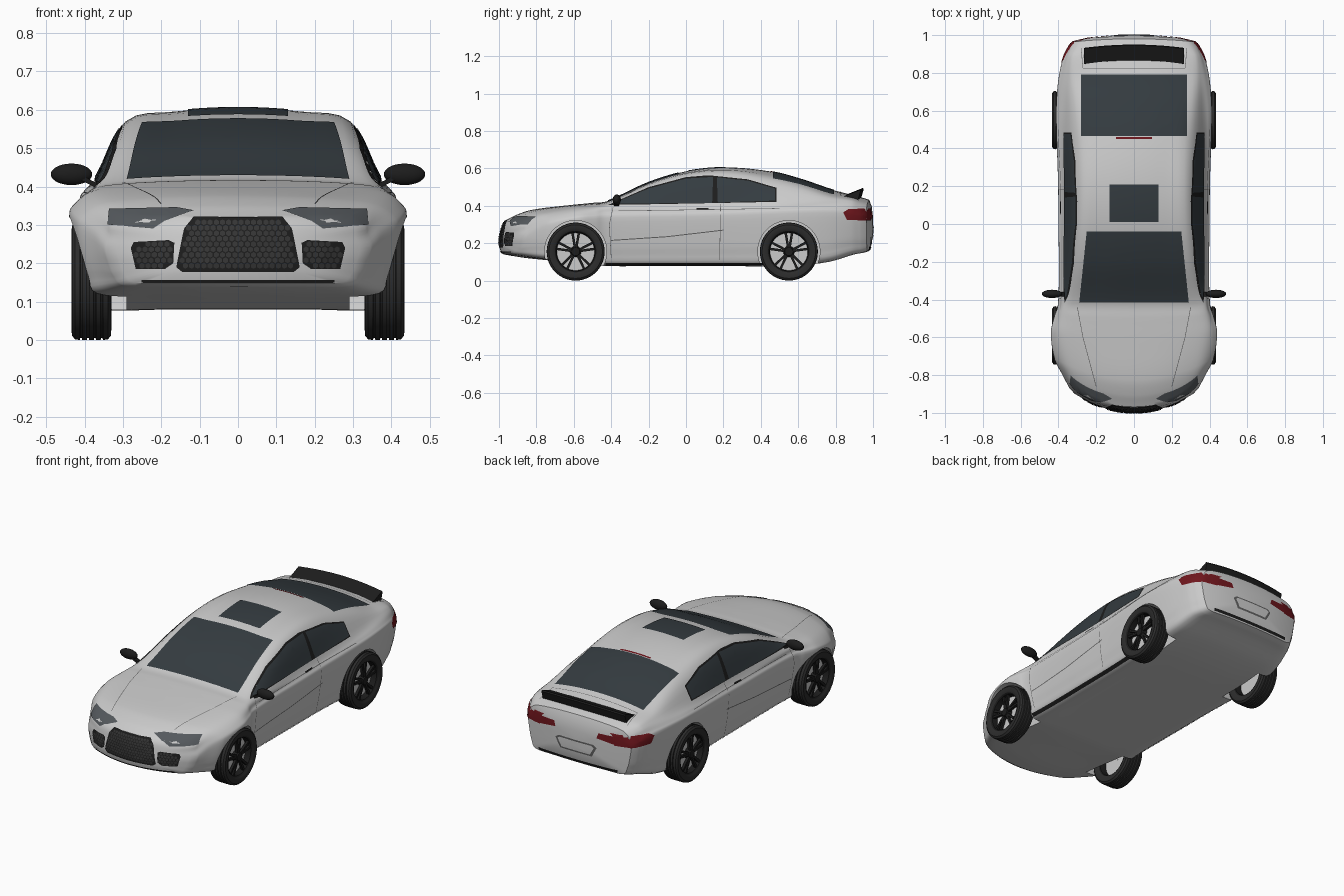
import bpy, bmesh, math
from mathutils import Vector, Matrix
from mathutils.bvhtree import BVHTree

if "Cube" in bpy.data.objects:
    bpy.data.objects.remove(bpy.data.objects["Cube"])


def material(name, col):
    m = bpy.data.materials.new(name)
    m.diffuse_color = (*col, 1)
    m.use_nodes = True
    m.node_tree.nodes["Principled BSDF"].inputs["Base Color"].default_value = m.diffuse_color
    return m


GLASS = material("dark_glass", (0.035, 0.045, 0.052))
BLACK = material("black_trim", (0.012, 0.012, 0.012))
MESH = material("grille_cells", (0.035, 0.035, 0.035))
RUBBER = material("rubber", (0.025, 0.025, 0.025))
RED = material("red_lens", (0.16, 0.008, 0.012))
LAMP = material("lamp_lens", (0.09, 0.10, 0.11))
SEAM = material("seam", (0.12, 0.12, 0.12))


def make(name, bm, mat=None, angle=35):
    me = bpy.data.meshes.new(name)
    bm.to_mesh(me)
    bm.free()
    ob = bpy.data.objects.new(name, me)
    bpy.context.collection.objects.link(ob)
    if mat:
        me.materials.append(mat)
    smooth(ob, angle)
    return ob


def smooth(ob, angle=35):
    bpy.ops.object.select_all(action='DESELECT')
    ob.select_set(True)
    bpy.context.view_layer.objects.active = ob
    bpy.ops.object.shade_smooth_by_angle(angle=math.radians(angle))


# body stations: y, underside z, width, belt z, belt x, roof edge z, roof edge x, top z
ST = [(-.975, .14, .345, .30, .325, .318, .26, .328), (-.93, .132, .375, .33, .335, .343, .265, .352),
      (-.85, .12, .42, .355, .36, .367, .28, .378), (-.65, .10, .44, .382, .385, .394, .30, .402),
      (-.5, .085, .42, .39, .385, .405, .32, .416), (-.42, .08, .402, .395, .378, .412, .325, .425),
      (-.2, .08, .398, .40, .375, .503, .31, .525), (0, .08, .40, .402, .372, .555, .298, .584),
      (.22, .08, .402, .407, .372, .568, .294, .605), (.46, .08, .41, .415, .375, .535, .298, .582),
      (.62, .085, .412, .42, .37, .50, .305, .54), (.78, .105, .40, .422, .36, .455, .31, .486),
      (.9, .14, .375, .415, .345, .436, .305, .455), (.955, .15, .35, .395, .325, .42, .28, .44)]


def hermite(a, b, ma, mb, t):
    return (a * (2*t**3 - 3*t*t + 1) + ma * (t**3 - 2*t*t + t)
            + b * (3*t*t - 2*t**3) + mb * (t**3 - t*t))


def station(i, t):
    s = lambda k, c: (ST[min(k+1, 13)][c] - ST[max(k-1, 0)][c]) / (ST[min(k+1, 13)][0] - ST[max(k-1, 0)][0])
    h = ST[i+1][0] - ST[i][0]
    return [hermite(ST[i][c], ST[i+1][c], s(i, c)*h, s(i+1, c)*h, t) for c in range(8)]


def section(st):
    y, zb, w, zs, ws, zr, wr, zt = st
    d = zs - .06 - zb
    P = [Vector(p) for p in [(0, zb), (w*.5, zb), (w-.055, zb+.002), (w-.026, zb+d*.25), (w-.012, zb+d*.55),
                             (w, zb+d), (w-.012, zs-.03), (ws, zs), (wr, zr), (wr*.55, zr+(zt-zr)*.75), (0, zt)]]
    P = [Vector((-P[1].x, P[1].y))] + P + [Vector((-P[-2].x, P[-2].y))]
    half = [hermite(P[k], P[k+1], (P[k+1]-P[k-1])/2, (P[k+2]-P[k])/2, j/4)
            for k in range(1, len(P)-2) for j in range(4)] + [P[-2]]
    return half + [Vector((-p.x, p.y)) for p in half[-2:0:-1]]


# body shell lofted through the stations, with rounded nose and tail rings
rings = [(-1, ST[0], .03), (-.999, ST[0], .35), (-.996, ST[0], .65), (-.988, ST[0], .92)]
for i in range(13):
    for j in range(5):
        s = station(i, j/5)
        rings.append((s[0], s, 1))
rings += [(.955, ST[-1], 1), (.98, ST[-1], .94), (.993, ST[-1], .7), (.999, ST[-1], .35), (1, ST[-1], .03)]
bm = bmesh.new()
loops = []
for y, st, f in rings:
    zc = (st[1] + st[7]) / 2
    nose = min(1, max(0, (-.45 - y) / .525))
    tail = min(1, max(0, (y - .6) / .35))
    loop = []
    for p in section(st):
        x, z = p.x*f, zc + (p.y - zc)*f
        yy = y + nose*(.9*x*x + .2*max(0, z-.22)) - tail*.15*x*x
        loop.append(bm.verts.new((x, yy, z)))
    loops.append(loop)
for a, b in zip(loops, loops[1:]):
    for k in range(len(a)):
        n = (k+1) % len(a)
        bm.faces.new((a[k], a[n], b[n], b[k]))
bm.faces.new(loops[0])
bm.faces.new(loops[-1])
bmesh.ops.recalc_face_normals(bm, faces=bm.faces[:])
tree = BVHTree.FromBMesh(bm)
body = make("body_shell", bm)

# wheel wells cut out of the body
AXLES = (-.59, .55)
for y in AXLES:
    for s in (-1, 1):
        bpy.ops.mesh.primitive_cylinder_add(vertices=64, radius=.166, depth=.3, location=(s*.44, y, .155),
                                            rotation=(0, math.pi/2, 0))
        cut = bpy.context.object
        cut.hide_render = True
        mod = body.modifiers.new("well", 'BOOLEAN')
        mod.operation, mod.solver, mod.object = 'DIFFERENCE', 'EXACT', cut
        bpy.context.view_layer.objects.active = body
        bpy.ops.object.modifier_apply(modifier="well")
        bpy.data.objects.remove(cut)
smooth(body)

# panels projected on the body surface
VIEW = {'front': (lambda u, v: (u, -2, v), (0, 1, 0)), 'rear': (lambda u, v: (u, 2, v), (0, -1, 0)),
        'side': (lambda u, v: (2, u, v), (-1, 0, 0)), 'top': (lambda u, v: (u, v, 2), (0, 0, -1))}


def panel(name, polys, view, mat, mirror=False, off=.003, step=.025):
    place, d = VIEW[view][0], Vector(VIEW[view][1])
    bm = bmesh.new()
    for poly in polys:
        bm.faces.new([bm.verts.new((u, v, 0)) for u, v in poly])
    bmesh.ops.triangulate(bm, faces=bm.faces[:])
    for ax in (0, 1):
        lo, hi = min(v.co[ax] for v in bm.verts), max(v.co[ax] for v in bm.verts)
        for k in range(math.ceil(lo/step), math.floor(hi/step)+1):
            co, no = Vector(), Vector()
            co[ax], no[ax] = k*step, 1
            bmesh.ops.bisect_plane(bm, geom=bm.verts[:]+bm.edges[:]+bm.faces[:], plane_co=co, plane_no=no)
    for v in bm.verts[:]:
        hit, n, _, _ = tree.ray_cast(Vector(place(v.co.x, v.co.y)), d)
        if hit is None:
            bm.verts.remove(v)
        else:
            v.co = hit + n*off*(-1 if n.dot(d) > 0 else 1)
    bm.normal_update()
    bmesh.ops.reverse_faces(bm, faces=[f for f in bm.faces if f.normal.dot(d) > 0])
    if mirror:
        geo = bmesh.ops.duplicate(bm, geom=bm.verts[:]+bm.edges[:]+bm.faces[:])['geom']
        for v in [g for g in geo if isinstance(g, bmesh.types.BMVert)]:
            v.co.x *= -1
        bmesh.ops.reverse_faces(bm, faces=[g for g in geo if isinstance(g, bmesh.types.BMFace)])
    return make(name, bm, mat)


def line(pts, w=.003):
    out = []
    for a, b in zip(pts, pts[1:]):
        a, b = Vector(a), Vector(b)
        n = Vector((a.y-b.y, b.x-a.x)).normalized()*w/2
        out.append([tuple(p) for p in (a-n, b-n, b+n, a+n)])
    return out


def rect(x, a, b):
    return [(-x, a), (x, a), (x, b), (-x, b)]


# glass
panel("windshield", [[(-.29, -.415), (.29, -.415), (.25, -.04), (-.25, -.04)]], 'top', GLASS)
panel("rear_window", [rect(.28, .465, .79)], 'top', GLASS)
panel("sunroof", [rect(.13, .01, .21)], 'top', GLASS)
panel("side_window_trim", [[(-.415, .403), (.485, .42), (.485, .495), (.33, .54), (.12, .562), (0, .552), (-.2, .498)]],
      'side', BLACK, True, .002)
panel("side_windows", [[(-.39, .41), (.14, .414), (.145, .552), (0, .543), (-.2, .489)],
                       [(.17, .416), (.477, .426), (.477, .49), (.33, .532), (.165, .55)]], 'side', GLASS, True, .004)

# lamps
panel("headlights", [[(.115, .336), (.16, .344), (.335, .34), (.338, .30), (.22, .29), (.19, .31)]], 'front', LAMP, True)
panel("taillights_rear", [[(.345, .385), (.345, .32), (.23, .325), (.13, .338), (.14, .368), (.24, .37)]], 'rear', RED, True)
panel("taillights_side", [[(.84, .365), (.86, .325), (.985, .32), (.985, .385), (.87, .382)]], 'side', RED, True)
panel("brake_light", [rect(.095, .45, .461)], 'top', RED)

# grille, side vents and honeycomb cells
GRILLE = [(-.115, .32), (-.14, .29), (-.16, .19), (-.145, .178), (.145, .178), (.16, .19), (.14, .29), (.115, .32)]
VENT = [(.165, .253), (.18, .26), (.27, .255), (.278, .24), (.265, .185), (.19, .185), (.168, .2)]


def inside(p, poly):
    r = False
    for (ax, ay), (bx, by) in zip(poly, poly[1:] + poly[:1]):
        if (ay > p[1]) != (by > p[1]) and p[0] < (bx-ax)*(p[1]-ay)/(by-ay)+ax:
            r = not r
    return r


def honeycomb(poly, r=.0075, pitch=.016):
    cells = []
    for j in range(12):
        for i in range(-20, 21):
            c = ((i + j % 2/2)*pitch, .18 + j*pitch*.866)
            h = [(c[0]+r*math.sin(k*math.pi/3), c[1]+r*math.cos(k*math.pi/3)) for k in range(6)]
            if all(inside(p, poly) for p in h):
                cells.append(h)
    return cells


panel("grille", [GRILLE], 'front', BLACK)
panel("grille_mesh", honeycomb(GRILLE), 'front', MESH, off=.005, step=1)
panel("front_vents", [VENT], 'front', BLACK, True)
panel("front_vent_mesh", honeycomb(VENT), 'front', MESH, True, .005, 1)
panel("front_lip_slot", [rect(.25, .15, .157)], 'front', BLACK)
panel("rear_lower_slot", [rect(.25, .165, .18)], 'rear', BLACK)
panel("plate_recess", [[(-.13, .28), (-.1, .225), (.1, .225), (.13, .28), (.11, .295), (-.11, .295)]], 'rear', SEAM, off=.002)
panel("plate_panel", [[(-.115, .278), (-.09, .235), (.09, .235), (.115, .278), (.1, .287), (-.1, .287)]], 'rear', None, off=.004)

# seams, creases, handles and skirts
panel("door_seams", line([(-.4, .12), (-.41, .3), (-.39, .39)]) + line([(.18, .11), (.185, .41)])
      + line([(-.4, .215), (-.1, .235), (.2, .27)], .005) + line([(-.36, .372), (0, .377), (.5, .385)]),
      'side', SEAM, True, .0015)
panel("door_handles", [[(.055, .376), (.12, .378), (.12, .386), (.055, .384)]], 'side', BLACK, True, .006)
panel("side_skirts", [[(-.43, .083), (.42, .083), (.42, .096), (-.43, .096)]], 'side', BLACK, True)
panel("hood_seams", line([(.2, -.86), (.27, -.6), (.3, -.44)]), 'top', SEAM, True, .0015)
panel("trunk_seam", line([(-.28, .93), (-.27, .825), (.27, .825), (.28, .93)]), 'top', SEAM, False, .0015)

# tail spoiler
bm = bmesh.new()
prof = [(.86, .448), (.865, .463), (.945, .495), (.95, .488), (.935, .435), (.87, .43)]
cols = [[bm.verts.new((x, y-.25*x*x, z-.16*x*x)) for y, z in prof] for x in [k*.053 for k in range(-5, 6)]]
for a, b in zip(cols, cols[1:]):
    for k in range(6):
        bm.faces.new((a[k], a[(k+1) % 6], b[(k+1) % 6], b[k]))
bm.faces.new(cols[0])
bm.faces.new(cols[-1])
bmesh.ops.recalc_face_normals(bm, faces=bm.faces[:])
make("spoiler", bm, BLACK)

# door mirrors
for s, side in ((1, "right"), (-1, "left")):
    bm = bmesh.new()
    bmesh.ops.create_uvsphere(bm, u_segments=24, v_segments=14, radius=1,
                              matrix=Matrix.Translation((s*.434, -.37, .432)) @ Matrix.Diagonal((.054, .022, .028, 1)))
    bmesh.ops.create_cube(bm, size=1, matrix=Matrix.Translation((s*.385, -.372, .411))
                          @ Matrix.Rotation(-s*.5, 4, 'Y') @ Matrix.Diagonal((.06, .025, .012, 1)))
    make(side + "_mirror", bm, BLACK)


# wheels
def lathe(prof, seg=56):
    bm = bmesh.new()
    g = [[bm.verts.new((x, r*math.cos(2*math.pi*k/seg), r*math.sin(2*math.pi*k/seg))) for x, r in prof] for k in range(seg)]
    for k in range(seg):
        for i in range(len(prof)-1):
            a, b = g[k], g[(k+1) % seg]
            bm.faces.new((a[i], a[i+1], b[i+1], b[i]))
    bmesh.ops.recalc_face_normals(bm, faces=bm.faces[:])
    return bm


tread = [(-.045, .11), (-.052, .122), (-.051, .143), (-.043, .153)]
for gx in (-.027, -.009, .009, .027):
    tread += [(gx-.003, .155), (gx-.002, .149), (gx+.002, .149), (gx+.003, .155)]
tread += [(.043, .153), (.051, .143), (.052, .122), (.045, .11)]
tyre = make("tyre", lathe(tread), RUBBER)
rim = make("rim_barrel", lathe([(-.045, .11), (-.04, .104), (.0, .1), (.04, .104), (.047, .111)]), BLACK)
disc = make("rim_disc", lathe([(.008, .001), (.008, .102), (-.002, .102), (-.002, .001)]))
bm = bmesh.new()
for k in range(5):
    for t in (-.17, .17):
        bmesh.ops.create_cube(bm, size=1, matrix=Matrix.Rotation(k*math.tau/5 + t, 4, 'X')
                              @ Matrix.Translation((.03, 0, .062)) @ Matrix.Diagonal((.014, .013, .088, 1)))
bmesh.ops.create_cone(bm, cap_ends=True, segments=24, radius1=.03, radius2=.022, depth=.03,
                      matrix=Matrix.Translation((.028, 0, 0)) @ Matrix.Rotation(math.pi/2, 4, 'Y'))
spokes = make("rim_spokes", bm, BLACK)
for part in (tyre, rim, disc, spokes):
    base = part.name
    for y, e in zip(AXLES, ("front", "rear")):
        for s, side in ((1, "right"), (-1, "left")):
            ob = part if (e, s) == ("front", 1) else part.copy()
            if ob is not part:
                bpy.context.collection.objects.link(ob)
            ob.name = f"{e}_{side}_{base}"
            ob.location = (s*.382, y, .155)
            ob.rotation_euler = (0, 0, 0 if s > 0 else math.pi)
